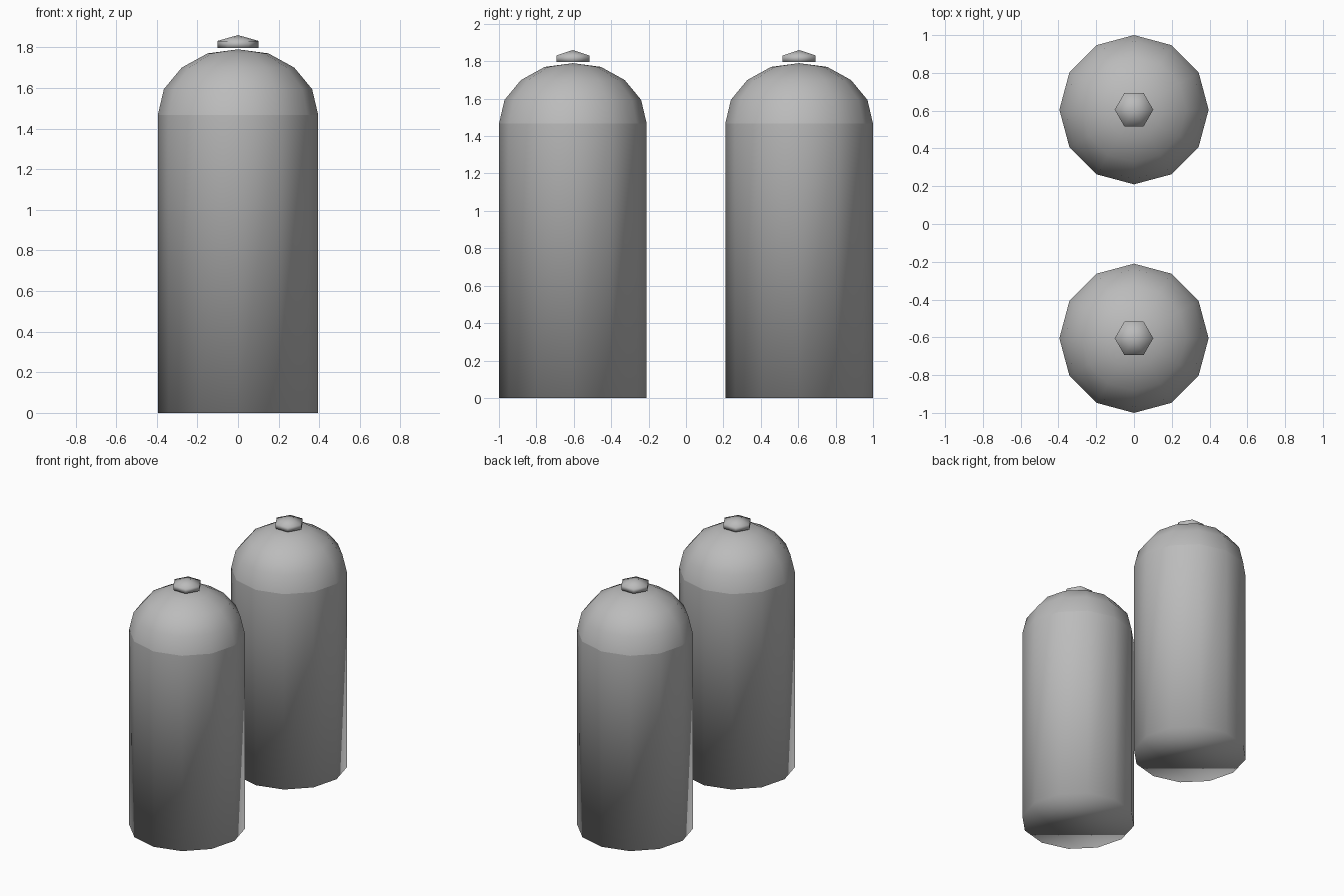
import bpy, bmesh, math

if "Cube" in bpy.data.objects:
    bpy.data.objects.remove(bpy.data.objects["Cube"])

grey = bpy.data.materials.new("light_grey")
grey.diffuse_color = (0.5, 0.5, 0.5, 1)
grey.use_nodes = True
grey.node_tree.nodes["Principled BSDF"].inputs["Base Color"].default_value = grey.diffuse_color


def lathe(name, profile, sides, y, sharp_angle):
    """Revolve (radius, z) rings around z, closing with a flat base and an apex."""
    bm = bmesh.new()
    rings = []
    for r, z in profile[:-1]:
        rings.append([bm.verts.new((r * math.cos(2 * math.pi * i / sides),
                                    r * math.sin(2 * math.pi * i / sides), z))
                      for i in range(sides)])
    apex = bm.verts.new((0, 0, profile[-1][1]))
    bm.faces.new(rings[0][::-1])
    for i in range(sides):
        j = (i + 1) % sides
        for a, b in zip(rings, rings[1:]):
            bm.faces.new((a[i], a[j], b[j], b[i]))
        bm.faces.new((rings[-1][i], rings[-1][j], apex))
    # Smooth faces, with sharp edges at the steep creases
    for f in bm.faces:
        f.smooth = True
    for e in bm.edges:
        e.smooth = e.calc_face_angle(0) < sharp_angle
    mesh = bpy.data.meshes.new(name)
    bm.to_mesh(mesh)
    bm.free()
    mesh.materials.append(grey)
    ob = bpy.data.objects.new(name, mesh)
    ob.location.y = y
    bpy.context.collection.objects.link(ob)
    return ob


tank_body = [(0.395, 0), (0.395, 1.466), (0.395, 1.466)]
dome = [(0.395, 1.466), (0.365, 1.594), (0.277, 1.70), (0.15, 1.77), (0, 1.79)]
cap = [(0.102, 1.796), (0.102, 1.831), (0, 1.86)]

for side, y in (("front", -0.605), ("back", 0.605)):
    # Tank wall and rounded top in one shell, then the hexagonal valve cap
    tank = lathe(side + "_tank", tank_body[:1] + dome, 12, y, math.radians(35))
    for e in tank.data.edges:  # crease where the dome meets the wall
        if all(abs(tank.data.vertices[v].co.z - 1.466) < 1e-4 for v in e.vertices):
            e.use_edge_sharp = True
    lathe(side + "_valve_cap", cap, 6, y, math.radians(35))
